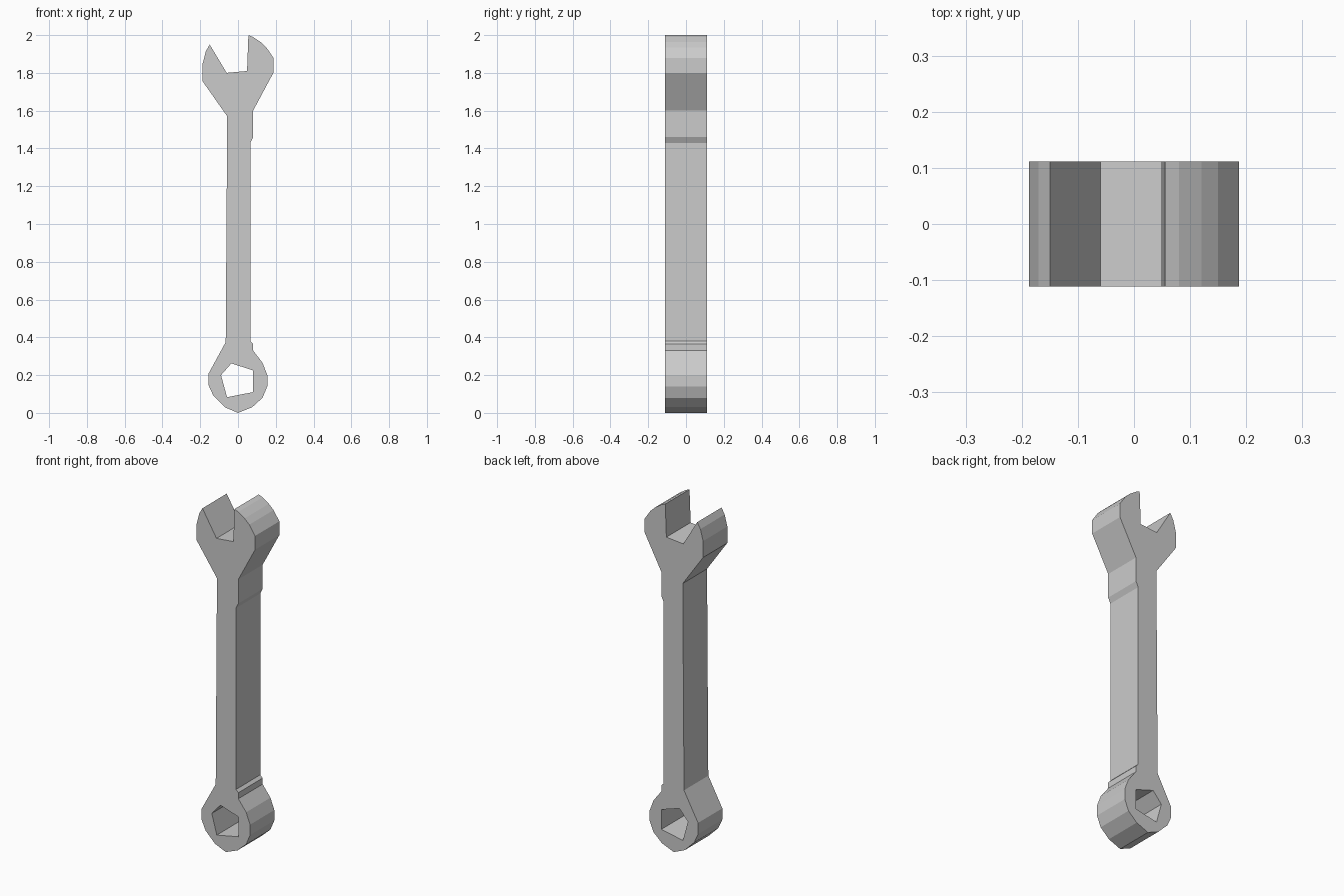
import bpy
import math

if "Cube" in bpy.data.objects:
    bpy.data.objects.remove(bpy.data.objects["Cube"])

# Outer outline in (x, z), clockwise from the tip of the right jaw
outline = [
    # right jaw
    (0.055, 2.0), (0.08, 1.99), (0.12, 1.963), (0.15, 1.935), (0.187, 1.88),
    (0.187, 1.80), (0.08, 1.60),
    # right edge of the handle
    (0.08, 1.46), (0.065, 1.43), (0.065, 0.38), (0.08, 0.365), (0.08, 0.33),
    # ring end
    (0.13, 0.265), (0.155, 0.20), (0.155, 0.14), (0.13, 0.08), (0.075, 0.03),
    (0.0, 0.0), (-0.07, 0.03), (-0.13, 0.09), (-0.155, 0.145), (-0.155, 0.21),
    # left edge of the handle
    (-0.065, 0.375), (-0.057, 1.57),
    # left jaw and mouth
    (-0.187, 1.755), (-0.187, 1.85), (-0.17, 1.915), (-0.15, 1.95),
    (-0.06, 1.80), (0.048, 1.81),
]

# Five-sided hole through the ring end
hole = [(-0.035, 0.262), (0.08, 0.225), (0.08, 0.11), (-0.058, 0.083), (-0.09, 0.20)]


def extruded_plate(name, loops, half_depth):
    """Fill closed loops drawn in the xz plane and extrude them along y."""
    curve = bpy.data.curves.new(name, 'CURVE')
    curve.dimensions = '2D'
    curve.fill_mode = 'BOTH'
    curve.extrude = half_depth
    for loop in loops:
        spline = curve.splines.new('POLY')
        spline.points.add(len(loop) - 1)
        for point, (x, z) in zip(spline.points, loop):
            point.co = (x, z, 0, 1)
        spline.use_cyclic_u = True
    obj = bpy.data.objects.new(name, curve)
    obj.rotation_euler.x = math.pi / 2
    bpy.context.collection.objects.link(obj)
    bpy.context.view_layer.objects.active = obj
    obj.select_set(True)
    bpy.ops.object.convert(target='MESH')
    bpy.ops.object.transform_apply(location=False, rotation=True, scale=False)
    bpy.ops.object.shade_flat()
    return bpy.context.object


# Wrench body
extruded_plate("wrench", [outline, hole], 0.111)
